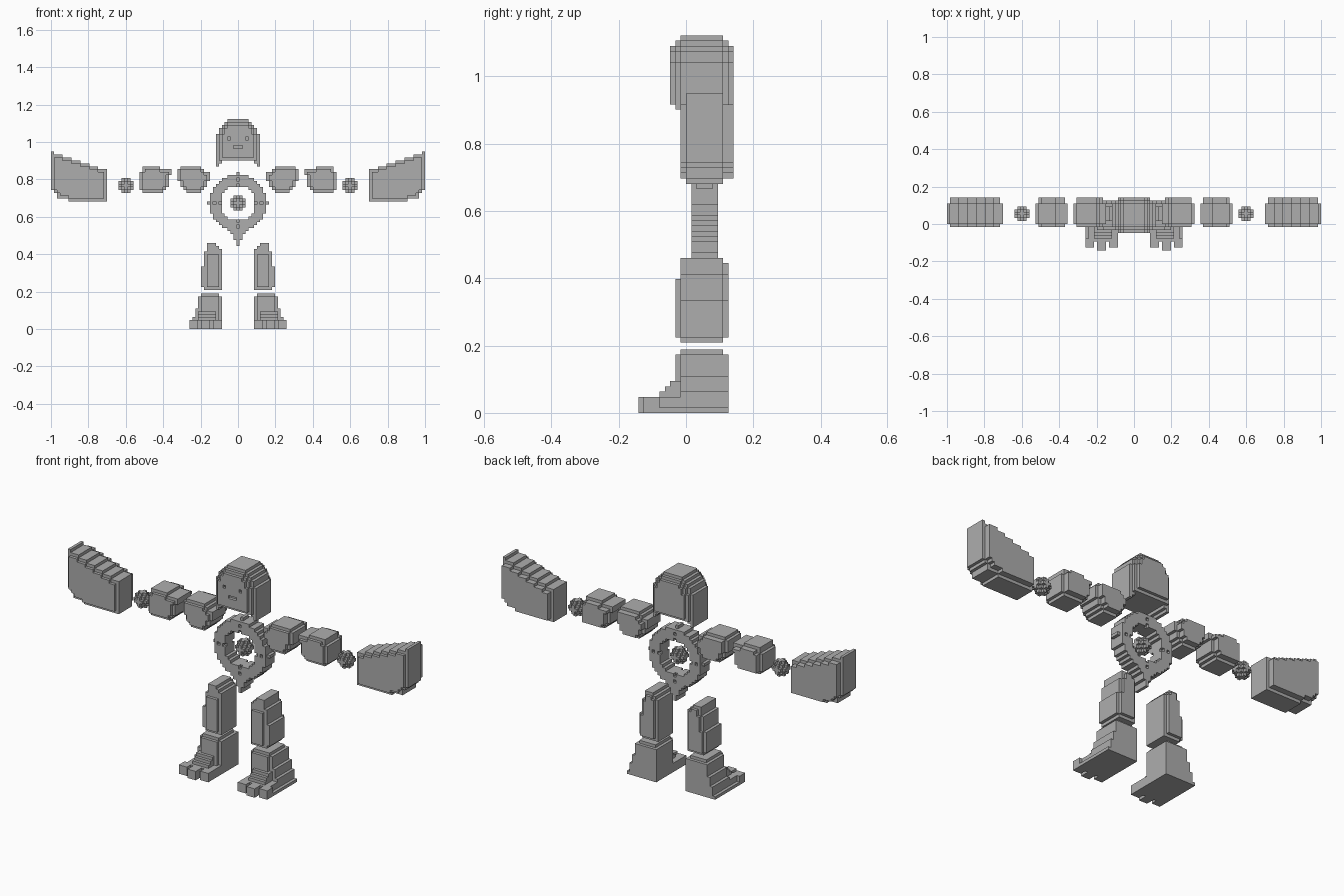
import bpy

if "Cube" in bpy.data.objects:
    bpy.data.objects.remove(bpy.data.objects["Cube"])

U = 2 / 127          # size of one block
LIFT = 0.25 * U      # small gap that floats the upper parts above the feet

stone = bpy.data.materials.new("grey_stone")
stone.diffuse_color = (0.42, 0.42, 0.42, 1)
stone.use_nodes = True
stone.node_tree.nodes["Principled BSDF"].inputs["Base Color"].default_value = stone.diffuse_color


def rows(*spec):
    """Front profile from (z0, z1, x0, x1) bands; x is inclusive."""
    return {(x, z) for z0, z1, x0, x1 in spec
            for z in range(z0, z1) for x in range(x0, x1 + 1)}


def erode(s, n=1):
    for _ in range(n):
        s = {(x, z) for x, z in s
             if {(x + 1, z), (x - 1, z), (x, z + 1), (x, z - 1)} <= s}
    return s


def slab(s, y0, y1):
    return {(x, y, z) for x, z in s for y in range(y0, y1)}


def box(x0, x1, y0, y1, z0, z1):
    return slab(rows((z0, z1, x0, x1)), y0, y1)


def ball(cx, cy, cz):
    r = range(-2, 3)
    return {(cx + a, cy + b, cz + c) for a in r for b in r for c in r
            if a * a + b * b + c * c <= 5}


# Corner offsets of each outward block face, counter-clockwise
FACES = {
    (1, 0, 0): ((1, 0, 0), (1, 1, 0), (1, 1, 1), (1, 0, 1)),
    (-1, 0, 0): ((0, 0, 0), (0, 0, 1), (0, 1, 1), (0, 1, 0)),
    (0, 1, 0): ((0, 1, 0), (0, 1, 1), (1, 1, 1), (1, 1, 0)),
    (0, -1, 0): ((0, 0, 0), (1, 0, 0), (1, 0, 1), (0, 0, 1)),
    (0, 0, 1): ((0, 0, 1), (1, 0, 1), (1, 1, 1), (0, 1, 1)),
    (0, 0, -1): ((0, 0, 0), (0, 1, 0), (1, 1, 0), (1, 0, 0)),
}


def build(name, cells, lift=LIFT):
    """Skin a set of blocks with only its exposed faces."""
    index, faces = {}, []
    for x, y, z in sorted(cells):
        for (dx, dy, dz), quad in FACES.items():
            if (x + dx, y + dy, z + dz) not in cells:
                faces.append([index.setdefault((x + a, y + b, z + c), len(index))
                              for a, b, c in quad])
    mesh = bpy.data.meshes.new(name)
    mesh.from_pydata([((x - 0.5) * U, y * U, z * U + lift) for x, y, z in index],
                     [], faces)
    mesh.materials.append(stone)
    obj = bpy.data.objects.new(name, mesh)
    bpy.context.collection.objects.link(obj)


def build_pair(name, cells, lift=LIFT):
    build("left_" + name, cells, lift)
    build("right_" + name, {(-x, y, z) for x, y, z in cells}, lift)


# Head: domed block, rounded front and back, with long side locks
dome = rows((57, 66, -7, 7), (66, 68, -6, 6), (68, 69, -5, 5),
            (69, 70, -4, 4), (70, 71, -3, 3))
locks = rows((55, 57, -7, -7), (55, 57, 7, 7), (56, 57, -6, -6), (56, 57, 6, 6))
head = slab(dome | locks, -1, 7)
head |= slab(erode(dome) | rows((57, 58, -6, 6)), -2, 8)
head |= slab(erode(dome, 2) | rows((58, 60, -5, 5)), -3, 9)
# Eyes and mouth sunk into the face
head -= box(-3, -3, -3, -2, 64, 65) | box(3, 3, -3, -2, 64, 65)
head -= box(-1, 1, -3, -2, 61, 62)
build("head", head)

# Torso: ring with pointed tail, inner teeth, side studs and small dents
CZ = 42
ring = {(x, z) for x in range(-10, 11) for z in range(CZ - 10, CZ + 11)
        if 36 < x * x + (z - CZ) ** 2 <= 92}
ring |= rows((28, 30, 0, 0), (30, 32, -1, 1), (32, 33, -2, 2), (33, 35, -3, 3))
torso = slab(ring, 1, 6)
for dx, dz in ((1, 0), (-1, 0), (0, 1), (0, -1)):
    torso |= slab({(dx * 6, CZ + dz * 6)}, 2, 5)
    torso |= slab({(dx * 10, CZ + dz * 10)}, 2, 5)
    torso -= {(dx * 8, y, CZ + dz * 8) for y in (1, 5)}
build("torso_ring", torso)
build("core_ball", ball(0, 3, CZ))

# Arms: separate floating segments
upper = rows((46, 47, 13, 17), (47, 48, 12, 18), (48, 50, 11, 19),
             (50, 53, 10, 20), (53, 54, 12, 20), (54, 55, 13, 19))
fore = rows((46, 47, 26, 32), (47, 48, 25, 33), (48, 52, 24, 33),
            (52, 53, 23, 33), (53, 54, 23, 32), (54, 55, 27, 32))
hand = set()
for x in range(45, 64):
    low = 43 if x < 58 else 44 if x < 62 else x - 16
    hand |= rows((low, 53 + (x - 42) // 3, x, x))
for name, s in (("upper_arm", upper), ("forearm", fore), ("hand", hand)):
    build_pair(name, slab(s, 0, 7) | slab(erode(s), -1, 9))
build_pair("wrist_ball", ball(38, 3, 48))

# Legs: tapered block with raised front plate and outer stud
leg = rows((13, 26, 6, 11), (14, 21, 12, 12), (26, 27, 6, 10),
           (27, 28, 7, 10), (28, 29, 8, 10))
build_pair("leg", slab(leg, -1, 7) | slab(erode(leg), 7, 8)
           | box(7, 10, -2, -1, 14, 25))

# Feet: stepped ankle, stairs over the instep, three toes
ankle = rows((0, 1, 6, 16), (1, 4, 6, 15), (4, 7, 6, 14),
             (7, 11, 6, 13), (11, 12, 7, 12))
foot = slab(ankle, -1, 7) | slab(ankle - rows((11, 12, 6, 16)), 7, 8)
foot |= box(7, 12, -2, -1, 0, 11)
for y, h in ((-3, 6), (-4, 5), (-5, 4)):
    foot |= box(8, 13, y, -1, 0, h)
foot |= box(6, 15, -6, -1, 0, 3) | box(16, 16, -6, 0, 0, 1)
for x, front in ((6, -8), (10, -9), (14, -8)):
    foot |= box(x, x + 2, front, -5, 0, 3)
build_pair("foot", foot, 0)
